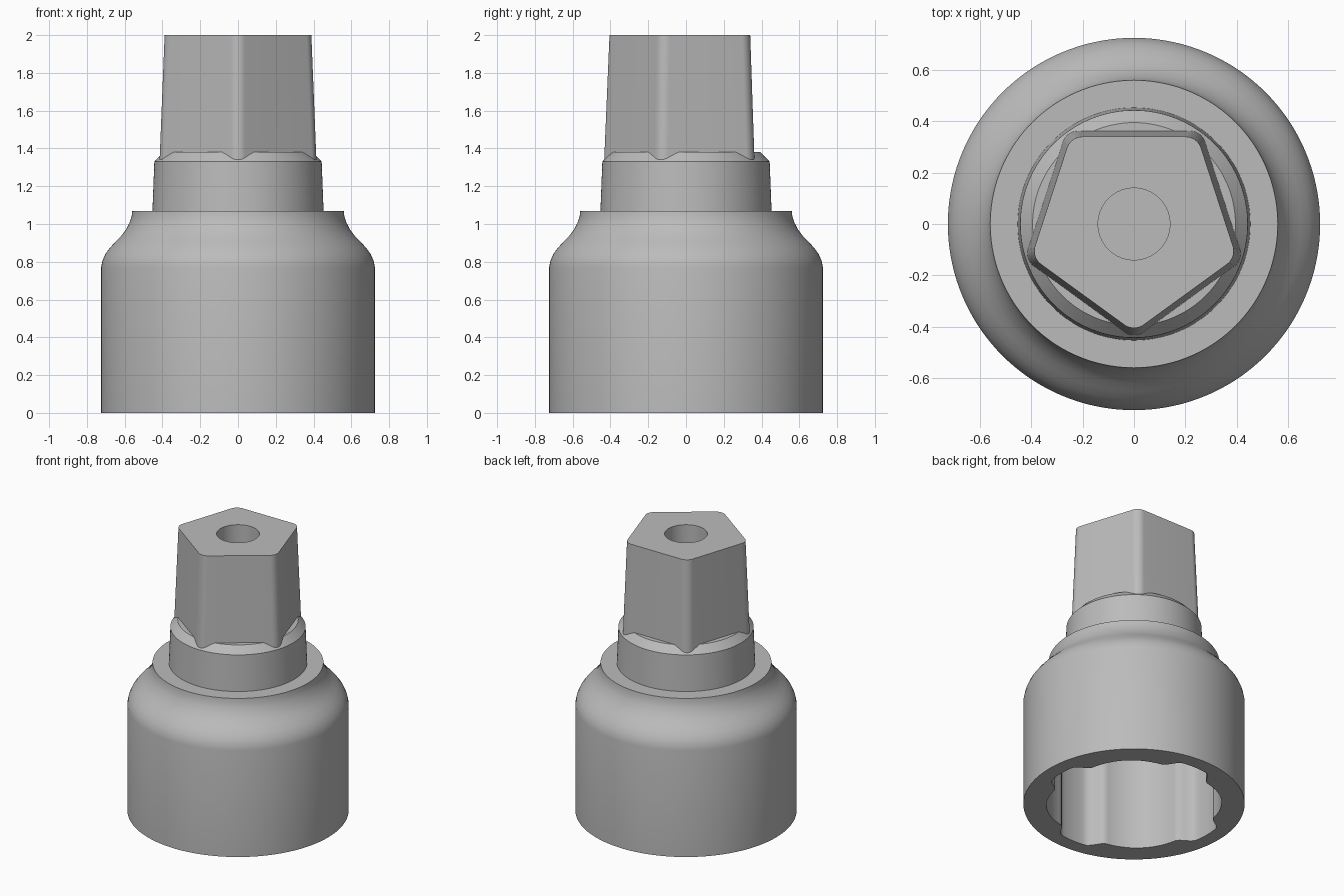
import bpy
import bmesh
from math import sin, cos, pi, radians

if "Cube" in bpy.data.objects:
    bpy.data.objects.remove(bpy.data.objects["Cube"])

SEGMENTS = 144

steel = bpy.data.materials.new("grey steel")
steel.use_nodes = True
steel.diffuse_color = (0.5, 0.5, 0.5, 1)
steel.node_tree.nodes["Principled BSDF"].inputs["Base Color"].default_value = (0.5, 0.5, 0.5, 1)


def loft(name, loops):
    """Skin a list of equal-length point loops and cap both ends."""
    bm = bmesh.new()
    rings = [[bm.verts.new(p) for p in loop] for loop in loops]
    count = len(rings[0])
    for a, b in zip(rings, rings[1:]):
        for i in range(count):
            j = (i + 1) % count
            bm.faces.new((a[i], a[j], b[j], b[i]))
    bm.faces.new(rings[0])
    bm.faces.new(rings[-1])
    bmesh.ops.recalc_face_normals(bm, faces=bm.faces)
    mesh = bpy.data.meshes.new(name)
    bm.to_mesh(mesh)
    bm.free()
    mesh.materials.append(steel)
    obj = bpy.data.objects.new(name, mesh)
    bpy.context.collection.objects.link(obj)
    bpy.ops.object.select_all(action="DESELECT")
    obj.select_set(True)
    bpy.context.view_layer.objects.active = obj
    bpy.ops.object.shade_smooth_by_angle(angle=radians(30))
    return obj


def circle(r, z):
    steps = [2 * pi * i / SEGMENTS for i in range(SEGMENTS)]
    return [(r * cos(a), r * sin(a), z) for a in steps]


def lobed(z):
    """Round opening with four rounded key grooves on the axes."""
    points = []
    for i in range(SEGMENTS):
        a = 2 * pi * i / SEGMENTS
        d = abs((a + pi / 4) % (pi / 2) - pi / 4)
        groove = radians(20)
        if d < groove:
            t = min(1, (groove - d) / radians(11))
            r = 0.55 + 0.075 * t * t * (3 - 2 * t)
        else:
            r = 0.55 + 0.025 * sin((d - groove) / (pi / 4 - groove) * pi / 2)
        points.append((r * cos(a), r * sin(a), z))
    return points


# Socket body: keyed cavity, rim, barrel, curved shoulder, collar
shoulder = [(0.725, 0.77), (0.718, 0.805), (0.703, 0.84), (0.68, 0.872),
            (0.65, 0.905), (0.62, 0.935), (0.595, 0.968), (0.575, 1.005),
            (0.563, 1.04), (0.56, 1.07)]
collar = [(0.453, 1.07), (0.443, 1.33), (0.395, 1.38)]
loft("socket_body",
     [lobed(0.75), lobed(0), circle(0.725, 0)]
     + [circle(r, z) for r, z in shoulder + collar])


# Tapered five-sided drive with rounded corners and a blind hole
CORNER_STEPS = 12


def pentagon(apothem, z, fillet=0.064):
    points = []
    reach = (apothem - fillet) / cos(pi / 5)
    for k in range(5):
        mid = -pi / 2 + k * 2 * pi / 5
        for j in range(CORNER_STEPS):
            a = mid + (j / (CORNER_STEPS - 1) - 0.5) * 2 * pi / 5
            points.append((reach * cos(mid) + fillet * cos(a),
                           reach * sin(mid) + fillet * sin(a), z))
    return points


def hole(z, r=0.14):
    count = 5 * CORNER_STEPS
    start = -pi / 2 - (CORNER_STEPS - 1) * pi / count
    steps = [start + 2 * pi * i / count for i in range(count)]
    return [(r * cos(a), r * sin(a), z) for a in steps]


loft("pentagon_drive", [pentagon(0.364, 1.3), pentagon(0.34, 2), hole(2), hole(1.42)])
